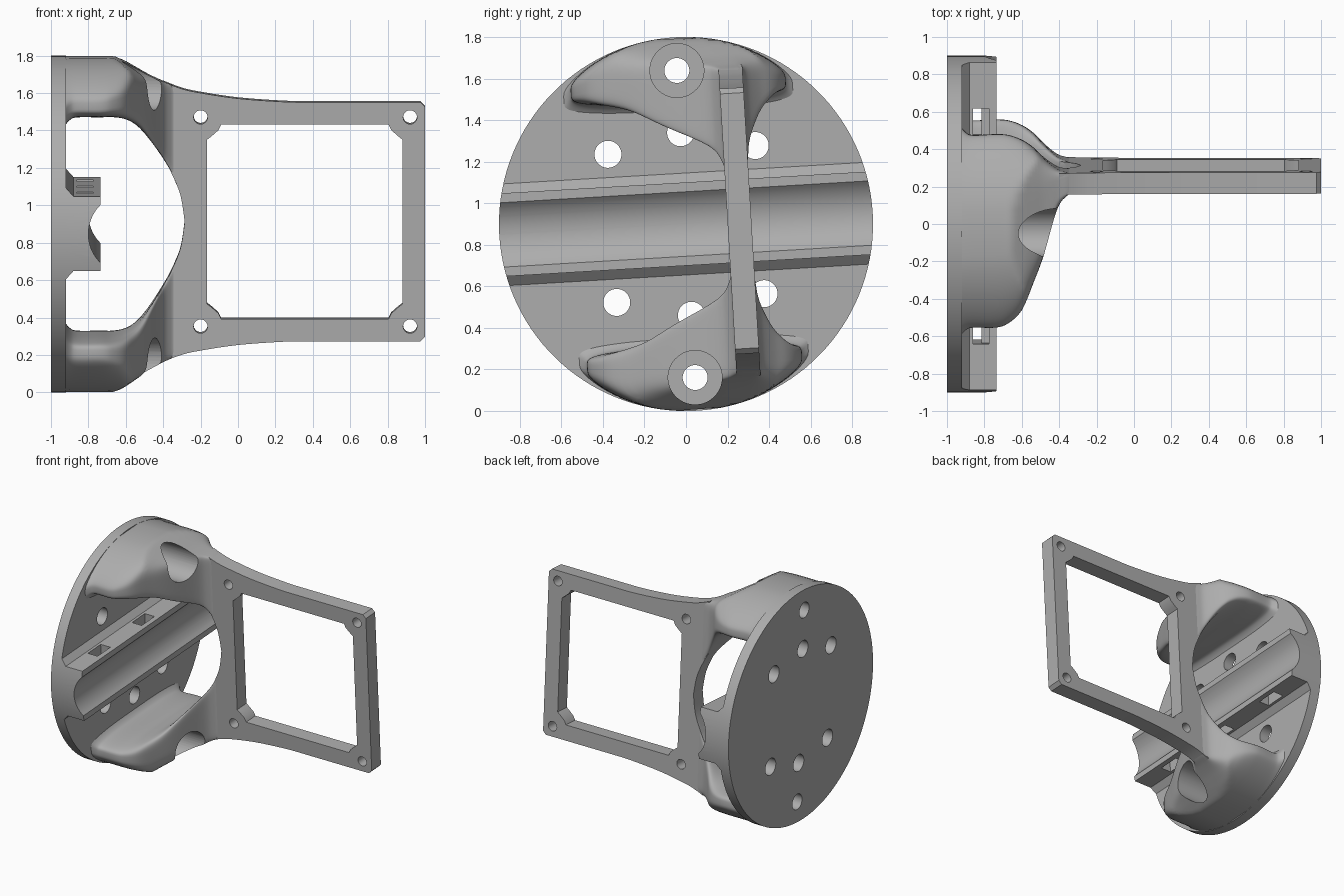
import bpy, bmesh
from math import sin, cos, pi, sqrt
from mathutils import Matrix

if "Cube" in bpy.data.objects:
    bpy.data.objects.remove(bpy.data.objects["Cube"])

grey = bpy.data.materials.new("plain grey")
grey.use_nodes = True
COLOUR = (0.42, 0.42, 0.42, 1)
grey.diffuse_color = COLOUR
grey.node_tree.nodes["Principled BSDF"].inputs["Base Color"].default_value = COLOUR

R = 0.9                                   # disc radius
POSE = Matrix.Translation((0, 0, R)) @ Matrix.Rotation(0.0593, 4, 'X')


def loft(name, rings):
    """Skin a list of equal rings and cap both ends."""
    bm = bmesh.new()
    rows = [[bm.verts.new(p) for p in ring] for ring in rings]
    n = len(rows[0])
    for a, b in zip(rows, rows[1:]):
        for i in range(n):
            j = (i + 1) % n
            bm.faces.new((a[i], a[j], b[j], b[i]))
    bm.faces.new(rows[0])
    bm.faces.new(rows[-1])
    bmesh.ops.recalc_face_normals(bm, faces=bm.faces)
    mesh = bpy.data.meshes.new(name)
    bm.to_mesh(mesh)
    bm.free()
    mesh.materials.append(grey)
    ob = bpy.data.objects.new(name, mesh)
    bpy.context.collection.objects.link(ob)
    return ob


def prism(name, pts, axis, a, b):
    """Extrude a (y, z) outline along x or an (x, z) outline along y."""
    place = (lambda p, t: (t, p[0], p[1])) if axis == 'x' else (lambda p, t: (p[0], t, p[1]))
    return loft(name, [[place(p, t) for p in pts] for t in (a, b)])


def circle(u, v, r, n=40):
    return [(u + r * cos(2 * pi * i / n), v + r * sin(2 * pi * i / n)) for i in range(n)]


def box(x0, x1, z0, z1):
    return [(x0, z0), (x1, z0), (x1, z1), (x0, z1)]


def activate(ob):
    bpy.ops.object.select_all(action='DESELECT')
    ob.select_set(True)
    bpy.context.view_layer.objects.active = ob


def cut(ob, cutter, operation='DIFFERENCE'):
    activate(ob)
    mod = ob.modifiers.new("cut", 'BOOLEAN')
    mod.operation, mod.solver, mod.object = operation, 'EXACT', cutter
    bpy.ops.object.modifier_apply(modifier=mod.name)
    bpy.data.objects.remove(cutter)


def finish(ob):
    activate(ob)
    bpy.ops.object.shade_smooth_by_angle(angle=0.6)
    ob.matrix_world = POSE


def spline(keys, steps):
    """Catmull-Rom interpolation through tuples."""
    out = []
    for i in range(len(keys) - 1):
        p = [keys[max(i - 1, 0)], keys[i], keys[i + 1], keys[min(i + 2, len(keys) - 1)]]
        for k in range(steps):
            t = k / steps
            out.append(tuple(
                0.5 * (2 * b + (c - a) * t + (2 * a - 5 * b + 4 * c - d) * t * t
                       + (3 * b - a - 3 * c + d) * t ** 3) for a, b, c, d in zip(*p)))
    return out + [keys[-1]]


# Mounting disc with its bolt pattern
disc = prism("mounting_disc", circle(0, 0, R, 128), 'x', -1, -0.92)
for s in (-1, 1):
    for y, z, r in ((-0.355, 0.357, 0.065), (0, 0.44, 0.065), (0.355, 0.357, 0.065), (0, 0.74, 0.06)):
        cut(disc, prism("drill", circle(y, s * z, r), 'x', -1.1, -0.8))
finish(disc)

# Grooved cradle bar across the disc, with strap slots
arc = [(-0.583 - 0.217 * cos(a), 0.217 * sin(a)) for a in [0.796 * (i / 10 - 1) for i in range(21)]]
side = [(-0.93, 0.245), (-0.92, 0.245), (-0.88, 0.2), (-0.735, 0.2)]
bar = prism("cradle_bar", [(x, -z) for x, z in side] + arc + side[::-1], 'y', -1, 1)
cut(bar, prism("trim", circle(0, 0, R, 128), 'x', -1.1, -0.5), 'INTERSECT')
for y in (-0.55, 0, 0.55):
    cut(bar, prism("slot", box(-0.86, -0.815, -0.3, 0.3), 'y', y - 0.08, y + 0.08))
    for s in (-1, 1):
        cut(bar, prism("slot", box(-0.83, -0.775, s * 0.125, s * 0.3), 'y', y - 0.08, y + 0.08))
finish(bar)

# Flowing bosses: x, low y, high y, inner z, outer z, squareness
SECTIONS = [
    (-0.93, -0.565, 0.565, 0.535, 0.9, 4), (-0.9, -0.53, 0.53, 0.57, 0.9, 4),
    (-0.86, -0.515, 0.515, 0.585, 0.9, 4), (-0.74, -0.515, 0.52, 0.585, 0.9, 4),
    (-0.67, -0.49, 0.515, 0.585, 0.895, 4), (-0.6, -0.42, 0.49, 0.57, 0.86, 4),
    (-0.54, -0.28, 0.45, 0.53, 0.825, 4), (-0.48, -0.12, 0.39, 0.46, 0.79, 5),
    (-0.41, 0.12, 0.335, 0.355, 0.755, 7), (-0.36, 0.19, 0.318, 0.27, 0.735, 12),
    (-0.33, 0.203, 0.312, 0.2, 0.72, 16)]


def boss_ring(section, s, n=64):
    x, lo, hi, inner, outer, p = section
    ring = []
    for i in range(n):
        a = 2 * pi * (i + 0.5) / n
        u, v = [(1 if f > 0 else -1) * abs(f) ** (2 / p) for f in (cos(a), sin(a))]
        y = (lo + hi) / 2 + u * (hi - lo) / 2
        top = min(sqrt(R * R - y * y), outer)
        ring.append((x, y, s * ((top + inner) / 2 + v * (top - inner) / 2)))
    return ring


for name, s in (("upper_boss", 1), ("lower_boss", -1)):
    boss = loft(name, [boss_ring(k, s) for k in spline(SECTIONS, 4)])
    cut(boss, prism("counterbore", circle(0, s * 0.74, 0.13, 48), 'x', -0.82, 0))
    cut(boss, prism("drill", circle(0, s * 0.74, 0.06), 'x', -1.1, -0.6))
    finish(boss)

# Frame plate with scooped inner end and flared arms
scoop = spline([(-0.285, 0), (-0.31, 0.15), (-0.37, 0.29), (-0.4, 0.34)], 6)
flare = spline([(-0.4, 0.75), (-0.3, 0.712), (-0.2, 0.69), (0, 0.66), (0.25, 0.642), (0.4, 0.64)], 5)
half = scoop + flare + [(0.975, 0.64), (1, 0.615)]
plate = prism("frame_plate", half + [(x, -z) for x, z in half[:0:-1]], 'y', 0.2, 0.315)
corner = [(-0.165, 0.44), (-0.145, 0.455), (-0.105, 0.49), (-0.09, 0.52)]
top = corner + [(0.715 - x, z) for x, z in corner[::-1]]
cut(plate, prism("window", top + [(x, -z) for x, z in top[::-1]], 'y', 0, 0.5))
for x in (-0.2, 0.92):
    for z in (-0.56, 0.56):
        cut(plate, prism("drill", circle(x, z, 0.037, 32), 'y', 0, 0.5))
finish(plate)
